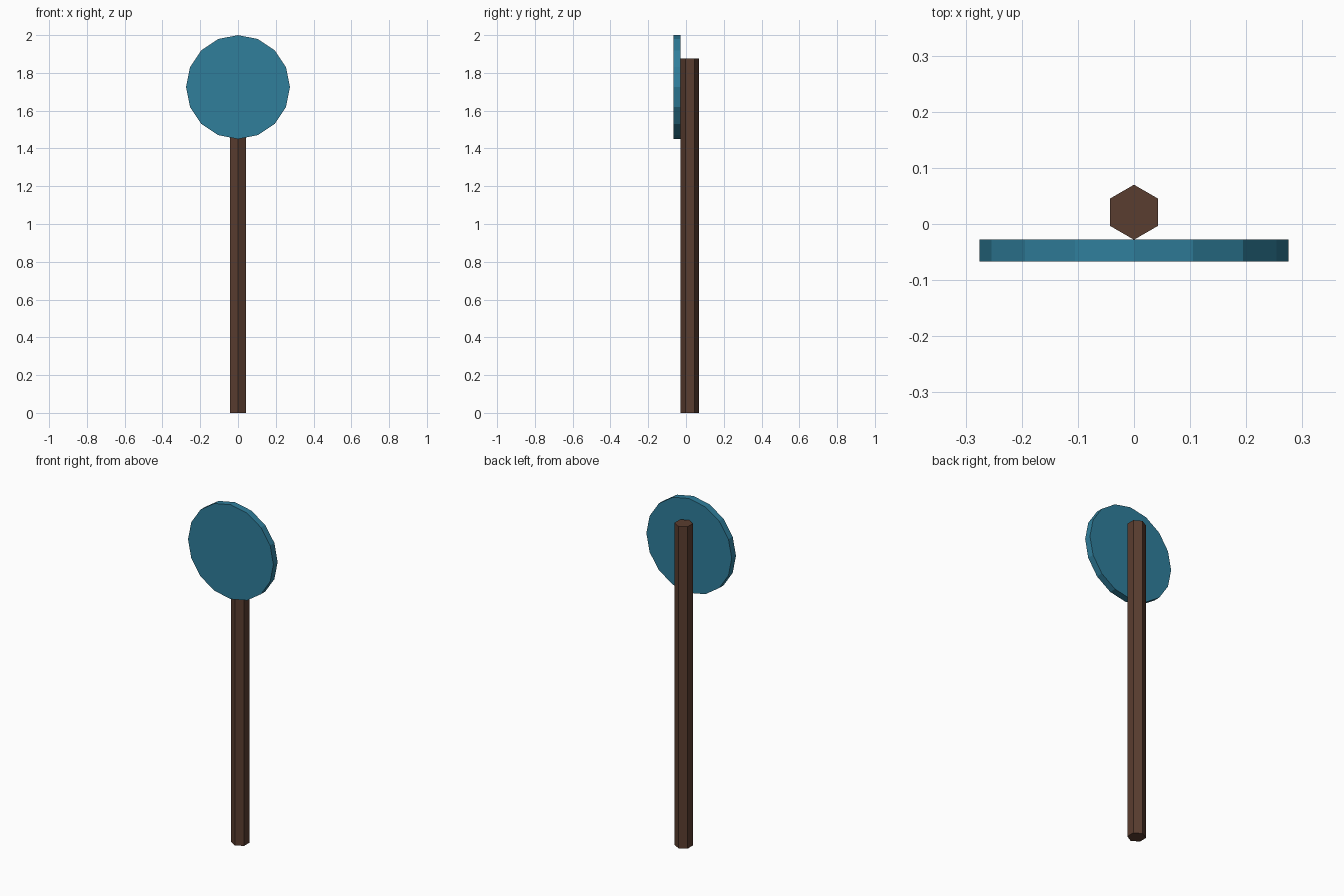
import bpy
import math

cube = bpy.data.objects.get("Cube")
if cube:
    bpy.data.objects.remove(cube, do_unlink=True)


def make_material(name, colour):
    mat = bpy.data.materials.new(name)
    mat.use_nodes = True
    mat.diffuse_color = (*colour, 1)
    mat.node_tree.nodes["Principled BSDF"].inputs["Base Color"].default_value = (*colour, 1)
    return mat


def make_prism(name, sides, radius, depth, location, mat, rotation=(0, 0, 0)):
    bpy.ops.mesh.primitive_cylinder_add(
        vertices=sides, radius=radius, depth=depth, location=location, rotation=rotation)
    obj = bpy.context.object
    obj.name = obj.data.name = name
    obj.data.materials.append(mat)
    bpy.ops.object.transform_apply(location=False, rotation=True, scale=False)
    return obj


brown = make_material("dark brown wood", (0.102, 0.047, 0.029))
blue = make_material("teal blue paint", (0.029, 0.209, 0.330))

# Hexagonal post, with one corner towards the front
post_radius, post_height, post_y = 0.049, 1.875, 0.021
make_prism("post", 6, post_radius, post_height, (0, post_y, post_height / 2), brown)

# Sixteen-sided round sign plate, touching the front corner of the post
plate_radius, plate_depth = 0.275, 0.039
plate_y = post_y - post_radius - plate_depth / 2
make_prism("sign_plate", 16, plate_radius, plate_depth,
           (0, plate_y, 2 - plate_radius), blue, (math.pi / 2, 0, 0))
